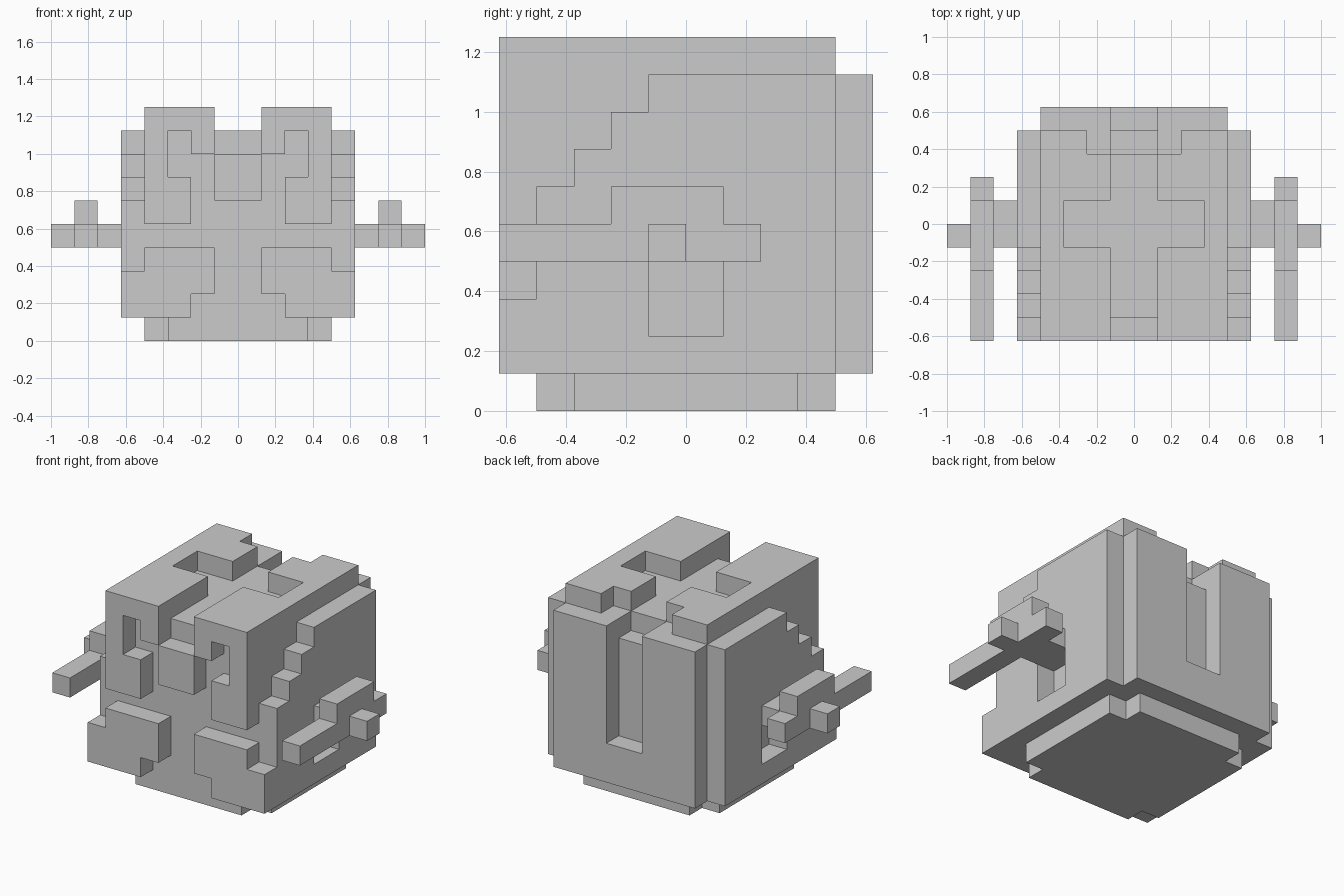
import bpy, bmesh

if "Cube" in bpy.data.objects:
    bpy.data.objects.remove(bpy.data.objects["Cube"])

U = 0.125  # everything sits on a block grid of this size


def prism(name, axis, lo, hi, profile, mirror=False):
    """Extrude a 2D profile (grid units) along an axis; optionally mirror across x."""
    place = {"x": lambda a, b: (lo, a, b),
             "y": lambda a, b: (a, lo, b),
             "z": lambda a, b: (a, b, lo)}[axis]
    bm = bmesh.new()
    face = bm.faces.new([bm.verts.new([c * U for c in place(a, b)]) for a, b in profile])
    move = [0, 0, 0]
    move["xyz".index(axis)] = (hi - lo) * U
    ext = bmesh.ops.extrude_face_region(bm, geom=[face], use_keep_orig=True)
    new = [g for g in ext["geom"] if isinstance(g, bmesh.types.BMVert)]
    bmesh.ops.translate(bm, verts=new, vec=move)
    bmesh.ops.recalc_face_normals(bm, faces=bm.faces)
    mesh = bpy.data.meshes.new(name)
    bm.to_mesh(mesh)
    bm.free()
    obj = bpy.data.objects.new(name, mesh)
    bpy.context.collection.objects.link(obj)
    if mirror:
        add_mirror(obj)
    return obj


def add_mirror(obj):
    mod = obj.modifiers.new("mirror", "MIRROR")
    mod.use_mirror_merge = False


def box(name, x, y, z, mirror=False):
    rect = [(x[0], y[0]), (x[1], y[0]), (x[1], y[1]), (x[0], y[1])]
    return prism(name, "z", z[0], z[1], rect, mirror)


def cut(obj, cutter):
    mod = obj.modifiers.new("cut", "BOOLEAN")
    mod.operation = "DIFFERENCE"
    mod.solver = "EXACT"
    mod.object = cutter
    cutter.hide_render = True
    cutter.hide_set(True)


# Base plate with notched corners
prism("base_plate", "z", 0, 1,
      [(-3, -4), (3, -4), (3, -3), (4, -3), (4, 3), (3, 3),
       (3, 4), (-3, 4), (-3, 3), (-4, 3), (-4, -3), (-3, -3)])

# Main body with a small step at the top of the rear groove
core = box("body_core", (-4, 4), (-4, 4), (1, 9))
cut(core, box("groove_step_cutter", (-1, 1), (3, 5), (8, 10)))

# Back plate with the vertical groove
prism("back_plate", "y", 4, 5,
      [(-4, 1), (4, 1), (4, 9), (1, 9), (1, 3), (-1, 3), (-1, 9), (-4, 9)])

# Stepped side panels with a square recess under the axle
panel = prism("side_panel", "x", 4, 5,
              [(-5, 1), (4, 1), (4, 9), (-1, 9), (-1, 8), (-2, 8), (-2, 7),
               (-3, 7), (-3, 6), (-4, 6), (-4, 3), (-5, 3)])
cut(panel, box("recess_cutter", (3.5, 6), (-1, 1), (2, 4)))
add_mirror(panel)

# Roof plates either side of the central channel
prism("roof_plate", "z", 9, 10,
      [(1, -5), (4, -5), (4, 4), (2, 4), (2, 3), (1, 3),
       (1, 1), (3, 1), (3, -1), (1, -1)], mirror=True)

# Front face: cheeks around the eye slots, brows, nose and lower plates
prism("cheek", "y", -5, -4,
      [(2, 5), (4, 5), (4, 9), (3, 9), (3, 7), (2, 7)], mirror=True)
box("brow", (1, 2), (-5, -4), (8, 9), mirror=True)
box("nose", (-1, 1), (-5, -4), (6, 8))
prism("lower_front_plate", "y", -5, -4,
      [(1, 2), (2, 2), (2, 1), (4, 1), (4, 4), (1, 4)], mirror=True)

# Side arms: axle, long bar with raised middle, outer stub
box("axle", (5, 6), (-1, 1), (4, 5), mirror=True)
prism("arm_bar", "x", 6, 7,
      [(-5, 4), (2, 4), (2, 5), (1, 5), (1, 6), (-2, 6), (-2, 5), (-5, 5)], mirror=True)
box("arm_stub", (7, 8), (-1, 0), (4, 5), mirror=True)
